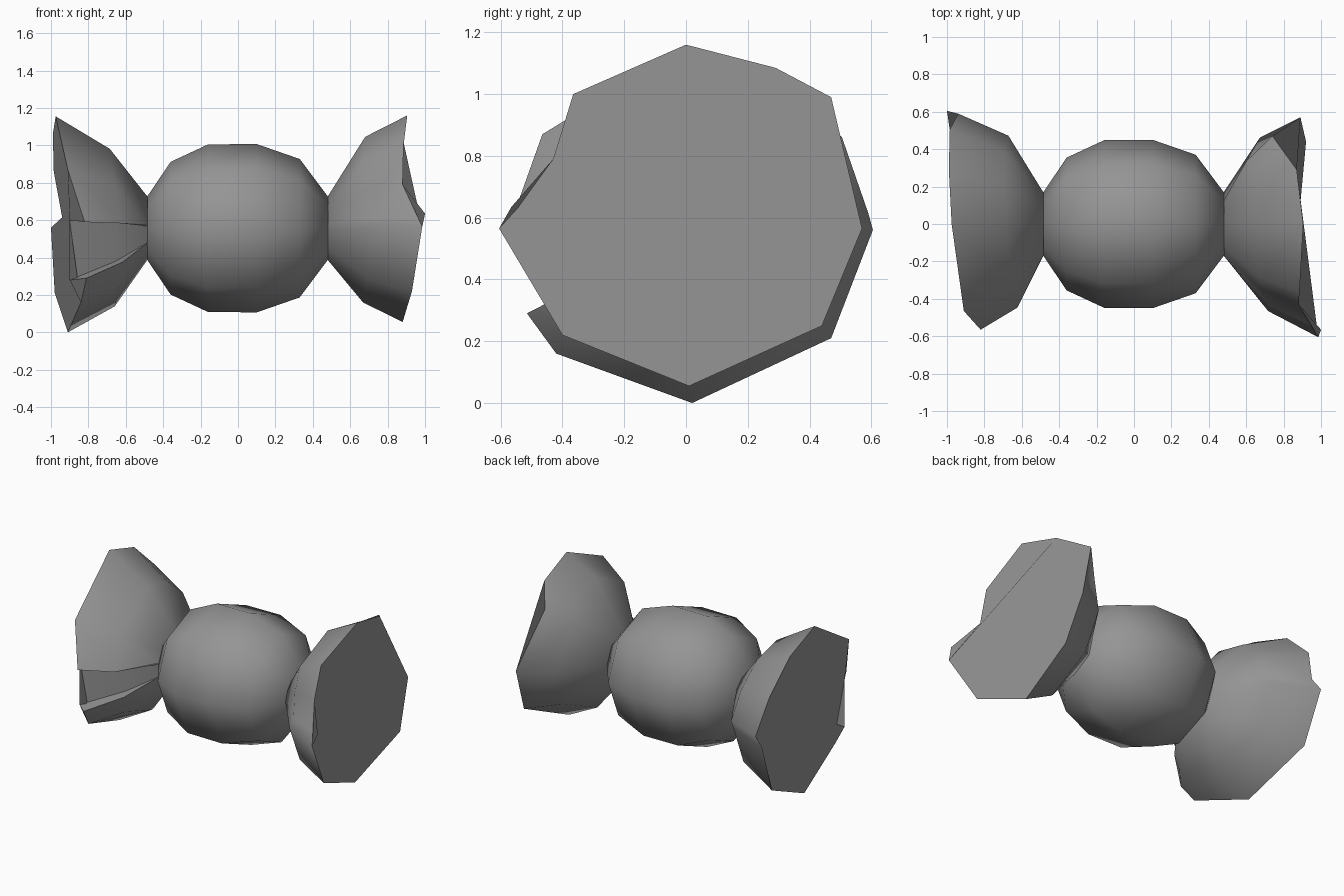
import bpy
import bmesh
from math import cos, sin, pi, hypot, radians

cube = bpy.data.objects.get("Cube")
if cube:
    bpy.data.objects.remove(cube, do_unlink=True)

grey = bpy.data.materials.new("wrapper grey")
grey.use_nodes = True
COLOUR = (0.3, 0.3, 0.3, 1)
grey.diffuse_color = COLOUR
grey.node_tree.nodes["Principled BSDF"].inputs["Base Color"].default_value = COLOUR

AXIS_Z = 0.557


def skin(name, rings):
    """Bridge matching rings of points and cap both ends."""
    bm = bmesh.new()
    loops = [[bm.verts.new(p) for p in ring] for ring in rings]
    n = len(loops[0])
    for a, b in zip(loops, loops[1:]):
        for i in range(n):
            j = (i + 1) % n
            bm.faces.new((a[i], a[j], b[j], b[i]))
    bm.faces.new(loops[0])
    bm.faces.new(loops[-1])
    bmesh.ops.recalc_face_normals(bm, faces=bm.faces)
    mesh = bpy.data.meshes.new(name)
    bm.to_mesh(mesh)
    bm.free()
    mesh.materials.append(grey)
    obj = bpy.data.objects.new(name, mesh)
    bpy.context.collection.objects.link(obj)
    bpy.ops.object.select_all(action='DESELECT')
    obj.select_set(True)
    bpy.context.view_layer.objects.active = obj
    bpy.ops.object.shade_smooth_by_angle(angle=radians(60))


# Rounded eight-sided sweet, as (x, radius) rings
profile = [(-0.485, 0.17), (-0.36, 0.355), (-0.16, 0.448),
           (0.10, 0.45), (0.33, 0.37), (0.48, 0.17)]
skin("sweet_body", [[(x, r * cos(k * pi / 4), AXIS_Z + r * sin(k * pi / 4))
                     for k in range(8)] for x, r in profile])


def twisted_end(name, neck_x, reach, rim):
    """Flared wrapper end; each rim point is x, y, z and the middle ring's spread."""
    neck, middle = [], []
    for x, y, z, spread in rim:
        dz = z - AXIS_Z
        f = 0.17 / hypot(y, dz)
        neck.append((neck_x, y * f, AXIS_Z + dz * f))
        middle.append((neck_x + reach * (x - neck_x),
                       y * spread, AXIS_Z + dz * spread))
    skin(name, [neck, middle, [p[:3] for p in rim]])


# Left end, with a pulled-in pleat at the back and one at the front
twisted_end("left_twist", 0.48, 0.47, [
    (0.905, 0, 1.16, 0.81), (0.87, 0.29, 1.085, 0.8),
    (0.74, 0.47, 0.99, 0.72), (0.89, 0.57, 0.565, 0.81),
    (0.92, 0.44, 0.25, 0.8), (0.88, 0.01, 0.055, 0.79),
    (0.93, -0.40, 0.22, 0.8), (0.985, -0.605, 0.565, 0.77),
    (1.0, -0.565, 0.635, 0.77), (0.88, -0.43, 0.79, 0.79),
    (0.885, -0.365, 1.0, 0.79)])

# Right end, with a flat-bottomed fold at the front
twisted_end("right_twist", -0.485, 0.41, [
    (-0.975, 0, 1.155, 0.71), (-0.99, 0.29, 1.06, 0.75),
    (-0.985, 0.505, 0.86, 0.77), (-0.94, 0.59, 0.615, 0.8),
    (-1.0, 0.605, 0.56, 0.79), (-0.98, 0.47, 0.21, 0.77),
    (-0.91, 0.02, 0, 0.75), (-0.84, -0.42, 0.16, 0.75),
    (-0.81, -0.515, 0.29, 0.68), (-0.9, -0.43, 0.28, 0.64),
    (-0.9, -0.43, 0.6, 0.66), (-0.82, -0.565, 0.59, 0.79),
    (-0.91, -0.465, 0.87, 0.76)])
